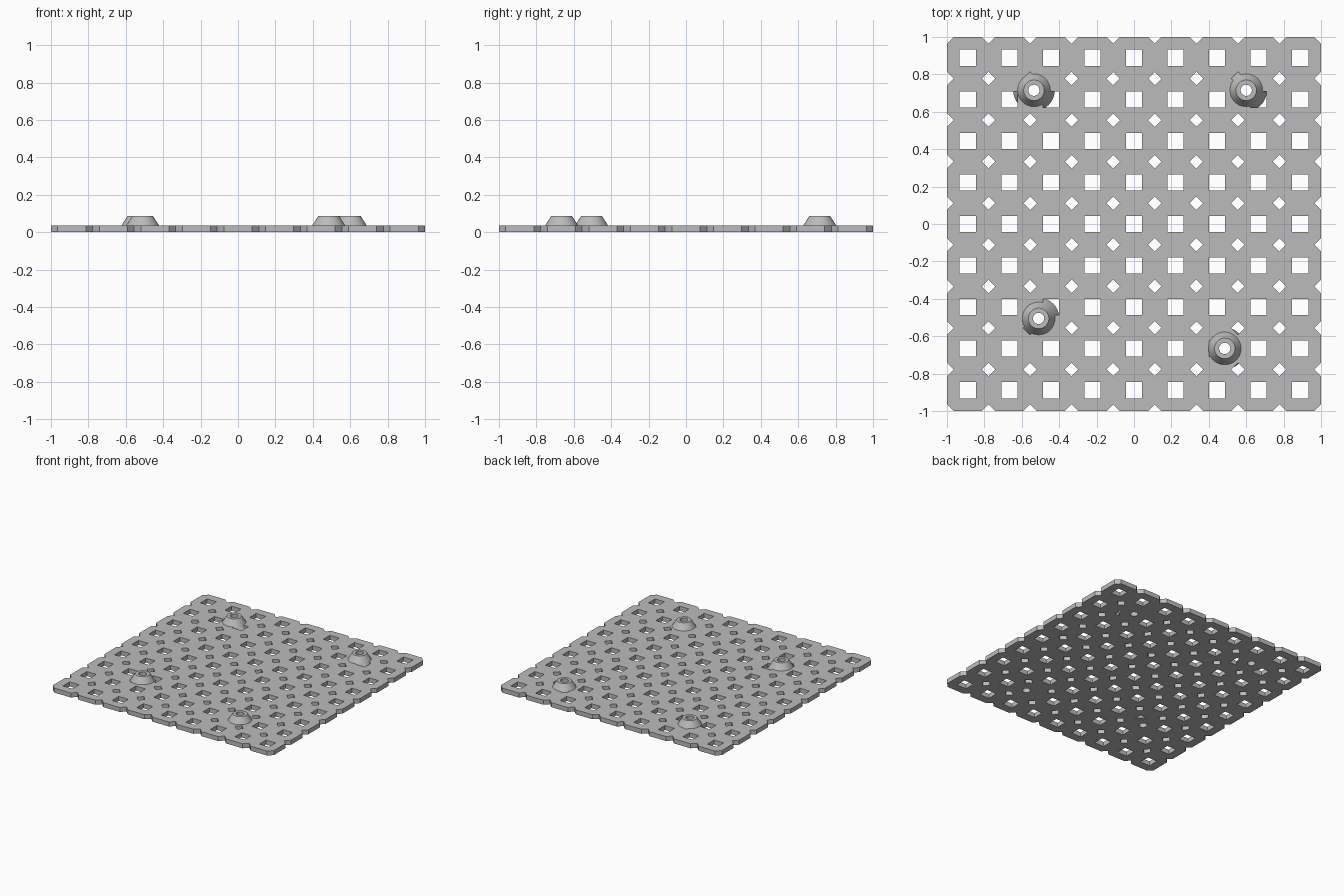
import bpy, bmesh
from math import radians, cos, sin, tau

if "Cube" in bpy.data.objects:
    bpy.data.objects.remove(bpy.data.objects["Cube"], do_unlink=True)

GREY = (0.5, 0.5, 0.5, 1)
mat = bpy.data.materials.new("mid_grey")
mat.use_nodes = True
mat.diffuse_color = GREY
mat.node_tree.nodes["Principled BSDF"].inputs["Base Color"].default_value = GREY

CELLS = 9
PITCH = 2 / CELLS
HALF = PITCH / 2
CLIP = 0.036        # half diagonal of the diamond openings
HOLE = 0.043        # half width of the square openings
THICK = 0.037
BOSS_TOP = 0.088
FOOT_R, TOP_R, BORE_R = 0.111, 0.055, 0.03
SEGMENTS = 48
BOSSES = {"back_right": (-0.535, 0.715), "back_left": (0.6, 0.715),
          "front_right": (-0.51, -0.505), "front_left": (0.485, -0.665)}


def make_object(name, bm):
    bmesh.ops.recalc_face_normals(bm, faces=bm.faces)
    mesh = bpy.data.meshes.new(name)
    bm.to_mesh(mesh)
    bm.free()
    mesh.materials.append(mat)
    obj = bpy.data.objects.new(name, mesh)
    bpy.context.collection.objects.link(obj)
    return obj


def activate(obj):
    bpy.ops.object.select_all(action="DESELECT")
    obj.select_set(True)
    bpy.context.view_layer.objects.active = obj


def lathe(name, profile, x, y):
    """Revolve a closed (radius, z) profile about a vertical axis."""
    bm = bmesh.new()
    rings = [[bm.verts.new((x + r * cos(tau * i / SEGMENTS),
                            y + r * sin(tau * i / SEGMENTS), z))
              for i in range(SEGMENTS)] for r, z in profile]
    for a, b in zip(rings, rings[1:] + rings[:1]):
        for i in range(SEGMENTS):
            j = (i + 1) % SEGMENTS
            bm.faces.new((a[i], a[j], b[j], b[i]))
    return make_object(name, bm)


def add_cell(bm, cx, cy):
    """Clipped square tile with a square opening."""
    for k in range(4):
        c, s = round(cos(tau * k / 4)), round(sin(tau * k / 4))

        def vert(px, py):
            return bm.verts.new((cx + c * px - s * py, cy + s * px + c * py, 0))
        edge = HALF - CLIP
        bm.faces.new((vert(HALF, -edge), vert(HALF, edge),
                      vert(HOLE, HOLE), vert(HOLE, -HOLE)))
        bm.faces.new((vert(HALF, edge), vert(edge, HALF), vert(HOLE, HOLE)))


# Perforated plate
bm = bmesh.new()
for row in range(CELLS):
    for col in range(CELLS):
        add_cell(bm, -1 + HALF + col * PITCH, -1 + HALF + row * PITCH)
bmesh.ops.remove_doubles(bm, verts=bm.verts, dist=0.0005)
solid = bmesh.ops.extrude_face_region(bm, geom=list(bm.faces), use_keep_orig=True)
bmesh.ops.translate(bm, vec=(0, 0, THICK),
                    verts=[g for g in solid["geom"] if isinstance(g, bmesh.types.BMVert)])
plate = make_object("perforated_plate", bm)

# Bores through the plate beneath each boss
for place, (x, y) in BOSSES.items():
    bm = bmesh.new()
    bmesh.ops.create_cone(bm, cap_ends=True, segments=SEGMENTS,
                          radius1=BORE_R, radius2=BORE_R, depth=0.3)
    bmesh.ops.translate(bm, vec=(x, y, 0), verts=bm.verts)
    cutter = make_object("bore_cutter", bm)
    cutter.hide_render = True
    mod = plate.modifiers.new("bore", "BOOLEAN")
    mod.operation = "DIFFERENCE"
    mod.solver = "EXACT"
    mod.object = cutter
    activate(plate)
    bpy.ops.object.modifier_apply(modifier=mod.name)
    bpy.data.objects.remove(cutter, do_unlink=True)

# Tapered bosses, reaching down to the underside through the openings
for place, (x, y) in BOSSES.items():
    boss = lathe(place + "_boss", [(BORE_R, 0), (FOOT_R, 0),
                                   (TOP_R, BOSS_TOP), (BORE_R, BOSS_TOP)], x, y)
    activate(boss)
    bpy.ops.object.shade_smooth_by_angle(angle=radians(30))
